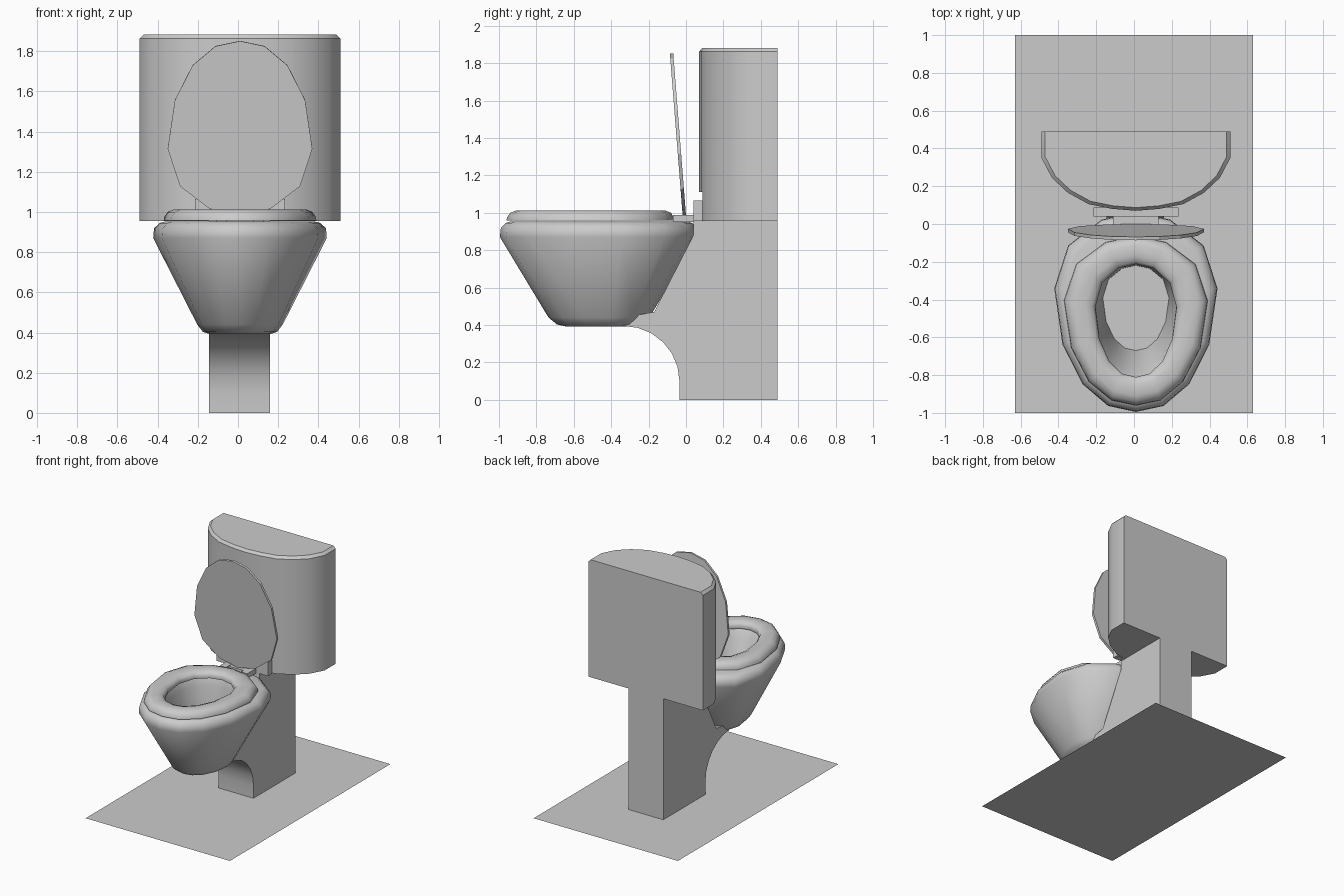
import bpy, bmesh, math
from mathutils import Matrix, Vector

if "Cube" in bpy.data.objects:
    bpy.data.objects.remove(bpy.data.objects["Cube"])

CX = 0.01  # centre line of the fixture
# half outline of the egg: (width fraction, back-to-front fraction)
EGG = [(0, 0), (.42, .035), (.83, .165), (1, .38), (.9, .66), (.655, .86), (.34, .97), (0, 1)]


def make(name, bm, angle=None):
    bmesh.ops.recalc_face_normals(bm, faces=bm.faces)
    me = bpy.data.meshes.new(name)
    bm.to_mesh(me)
    bm.free()
    ob = bpy.data.objects.new(name, me)
    bpy.context.collection.objects.link(ob)
    if angle:
        bpy.ops.object.select_all(action='DESELECT')
        ob.select_set(True)
        bpy.context.view_layer.objects.active = ob
        bpy.ops.object.shade_smooth_by_angle(angle=math.radians(angle))
    return ob


def egg(hw, front, back, z):
    half = [(hw * w, back + (front - back) * t) for w, t in EGG]
    pts = half + [(-x, y) for x, y in half[-2:0:-1]]
    return [Vector((CX + x, y, z)) for x, y in pts]


def loft(name, rings, angle=None, closed=False):
    bm = bmesh.new()
    loops = [[bm.verts.new(p) for p in r] for r in rings]
    pairs = list(zip(loops, loops[1:]))
    if closed:
        pairs.append((loops[-1], loops[0]))
    else:
        bm.faces.new(loops[0])
        bm.faces.new(loops[-1])
    for a, b in pairs:
        n = len(a)
        for i in range(n):
            j = (i + 1) % n
            bm.faces.new((a[i], a[j], b[j], b[i]))
    return make(name, bm, angle)


def box(name, x0, x1, y0, y1, z0, z1):
    bm = bmesh.new()
    bmesh.ops.create_cube(bm, size=1)
    for v in bm.verts:
        v.co = Vector(((x0 + x1) / 2 + v.co.x * (x1 - x0), (y0 + y1) / 2 + v.co.y * (y1 - y0),
                       (z0 + z1) / 2 + v.co.z * (z1 - z0)))
    return make(name, bm)


# floor sheet
bm = bmesh.new()
bm.faces.new([bm.verts.new((x, y, 0)) for x, y in ((-.63, -1), (.63, -1), (.63, 1), (-.63, 1))])
make("floor", bm)

# pedestal: side profile with a concave arc, tucked under the bowl
arc = [(-.335 + .3 * math.cos(a), .1 + .295 * math.sin(a))
       for a in (math.radians(15 * i) for i in range(7))]
prof = [(.49, 0), (-.035, 0)] + arc + [(-.33, .44), (-.17, .47), (.04, .88), (.04, .955), (.49, .955)]
loft("pedestal", [[Vector((x, y, z)) for y, z in prof] for x in (-.145, .16)], 30)

# bowl: outside from the bottom up, over the rim, down to the inner floor
loft("bowl", [egg(*r) for r in (
    (.15, -.64, -.27, .392), (.185, -.69, -.23, .403), (.213, -.735, -.195, .44),
    (.432, -.995, .06, .87), (.428, -.99, .057, .918), (.40, -.965, .035, .945),
    (.37, -.94, .01, .953), (.24, -.83, -.19, .953), (.215, -.79, -.21, .90),
    (.175, -.67, -.22, .55))], 50)

# seat ring
loft("seat", [egg(*r) for r in (
    (.38, -.96, -.065, .958), (.377, -.957, -.067, .975), (.36, -.94, -.08, 1.0),
    (.33, -.91, -.11, 1.012), (.265, -.855, -.165, 1.012), (.23, -.82, -.2, 1.0),
    (.215, -.81, -.212, .98), (.217, -.812, -.21, .958))], 50, True)

# raised lid, leaning back
lid = loft("lid", [egg(.36, -.868, 0, z) for z in (0, .018)])
lid.data.transform(Matrix.Translation((0, -.018, .985)) @ Matrix.Rotation(math.radians(-85.5), 4, 'X'))

# hinge blocks, bar and rear mounting plate
for side, s in (("left", -1), ("right", 1)):
    a, b = sorted((CX + s * .065, CX + s * .12))
    box("hinge_" + side, a, b, -.07, .045, .95, .988)
box("hinge_bar", CX - .065, CX + .065, -.035, .045, .95, .985)
box("hinge_plate", CX - .225, CX + .225, .04, .088, .955, 1.065)

# tank: D-shaped outline with a chamfered top edge
def d_shape(inset, z):
    half = [(.5, .49), (.5, .35), (.445, .245), (.36, .165), (.25, .105), (.125, .08)]
    full = half + [(0, .07)] + [(-x, y) for x, y in half[::-1]]
    k = 1 - inset / .5
    return [Vector((CX + x * k, .49 + (y - .49) * k, z)) for x, y in full]


tank = loft("tank", [d_shape(0, .955), d_shape(0, 1.862), d_shape(.02, 1.882)], 35)

# notch in the tank front for the hinge plate
cutter = box("notch_cutter", CX - .225, CX + .225, -.1, .089, .9, 1.11)
cutter.hide_render = True
cutter.hide_viewport = True
mod = tank.modifiers.new("notch", 'BOOLEAN')
mod.operation = 'DIFFERENCE'
mod.solver = 'EXACT'
mod.object = cutter
